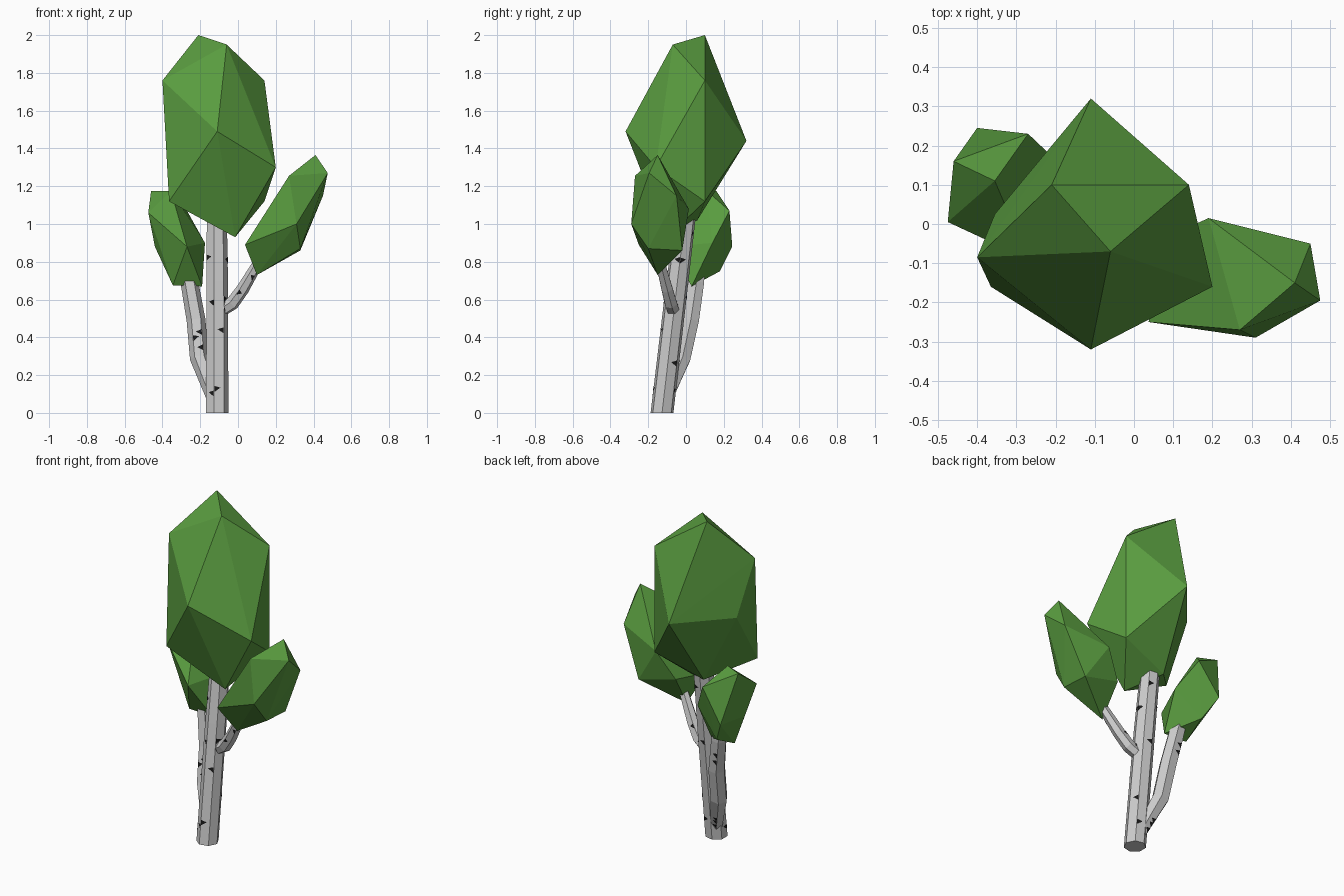
import bpy, bmesh, math, random
from mathutils import Vector

if "Cube" in bpy.data.objects:
    bpy.data.objects.remove(bpy.data.objects["Cube"])

random.seed(4)


def material(name, rgb):
    m = bpy.data.materials.new(name)
    m.diffuse_color = (*rgb, 1)
    m.use_nodes = True
    m.node_tree.nodes["Principled BSDF"].inputs["Base Color"].default_value = m.diffuse_color
    return m


GREEN = material("leaf_green", (0.10, 0.33, 0.05))
DARK = material("bark_dark", (0.01, 0.01, 0.01))


def finish(bm, name, mat=None):
    bmesh.ops.recalc_face_normals(bm, faces=bm.faces)
    me = bpy.data.meshes.new(name)
    bm.to_mesh(me)
    bm.free()
    ob = bpy.data.objects.new(name, me)
    bpy.context.collection.objects.link(ob)
    if mat:
        me.materials.append(mat)
    return ob


def crown(name, points):
    """Faceted leaf mass: convex hull round a few corner points."""
    bm = bmesh.new()
    for p in points:
        bm.verts.new(p)
    bmesh.ops.convex_hull(bm, input=bm.verts)
    bmesh.ops.delete(bm, geom=[v for v in bm.verts if not v.link_faces], context='VERTS')
    finish(bm, name, GREEN)


def limb(name, path, radii, sides, marks, flat=False):
    """Faceted tube along a path, plus wedge-shaped bark marks on its sides."""
    pts = [Vector(p) for p in path]
    bm = bmesh.new()
    rings = []
    for i, p in enumerate(pts):
        t = (pts[min(i + 1, len(pts) - 1)] - pts[max(i - 1, 0)]).normalized()
        if flat:
            t = Vector((0, 0, 1))
        a = (Vector((1, 0, 0)) - t * t.x).normalized()
        b = t.cross(a)
        rings.append([bm.verts.new(p + radii[i] * (a * math.cos(k * math.tau / sides)
                      + b * math.sin(k * math.tau / sides))) for k in range(sides)])
    for lo, hi in zip(rings, rings[1:]):
        for k in range(sides):
            n = (k + 1) % sides
            bm.faces.new((lo[k], lo[n], hi[n], hi[k]))
    bm.faces.new(rings[0][::-1])
    bm.faces.new(rings[-1])

    mb = bmesh.new()
    for m in range(marks):
        s = m % (len(rings) - 1)
        k = (m * 3 + 1) % sides
        n = (k + 1) % sides
        q = [rings[s][k].co, rings[s][n].co, rings[s + 1][n].co, rings[s + 1][k].co]
        height = (q[3] - q[0]).length
        v = random.uniform(0.12, 0.8)
        dv = 0.032 / height

        def at(u, w):
            return q[0].lerp(q[1], u).lerp(q[3].lerp(q[2], u), w)
        out = (q[1] - q[0]).cross(q[3] - q[0]).normalized() * 0.0015
        u0, u1 = random.choice([(0.02, 0.65), (0.98, 0.35)])
        mb.faces.new([mb.verts.new(c + out) for c in
                      (at(u0, v), at(u1, v + dv * 0.7), at(u0, v + dv))])
    finish(bm, name)
    finish(mb, name + "_bark_marks", DARK)


# Trunk and two side branches
limb("trunk", [(-.113, -.127, 0), (-.113, -.085, .36), (-.113, -.045, .70), (-.115, .005, 1.10)],
     [.062, .061, .06, .055], 7, 16, flat=True)
limb("left_branch", [(-.12, -.115, .05), (-.205, -.02, .29), (-.222, .025, .49),
                     (-.257, .055, .69), (-.28, .07, .80)],
     [.035, .05, .05, .047, .035], 6, 10)
limb("right_branch", [(-.10, -.065, .535), (-.03, -.08, .58), (.025, -.10, .655), (.14, -.15, .85)],
     [.035, .037, .034, .025], 6, 6)

# Main crown
crown("main_crown", [
    (-.21, .10, 2.0), (-.06, -.07, 1.95), (.14, .10, 1.76), (-.40, -.085, 1.76),
    (-.11, -.32, 1.49), (-.11, .32, 1.44), (-.355, .025, 1.43), (.20, -.16, 1.30),
    (-.365, -.16, 1.12), (.14, .10, 1.12), (-.015, -.10, .93), (-.16, .06, 1.02)])

# Right side crown
crown("right_crown", [
    (.41, -.15, 1.365), (.27, -.27, 1.255), (.475, -.195, 1.27), (.45, -.05, 1.15),
    (.19, .015, 1.08), (.31, -.29, 1.0), (.037, -.25, .89), (.10, -.15, .73),
    (.33, -.02, .86), (.09, -.03, .92), (.33, -.20, .87)])

# Left side crown
crown("left_crown", [
    (-.46, .16, 1.175), (-.355, .11, 1.175), (-.475, .005, 1.06), (-.27, .23, 1.07),
    (-.40, .245, .88), (-.44, .07, .88), (-.175, .14, .90), (-.27, -.09, .88),
    (-.345, .03, .675), (-.19, .03, .67), (-.33, .18, .75)])
